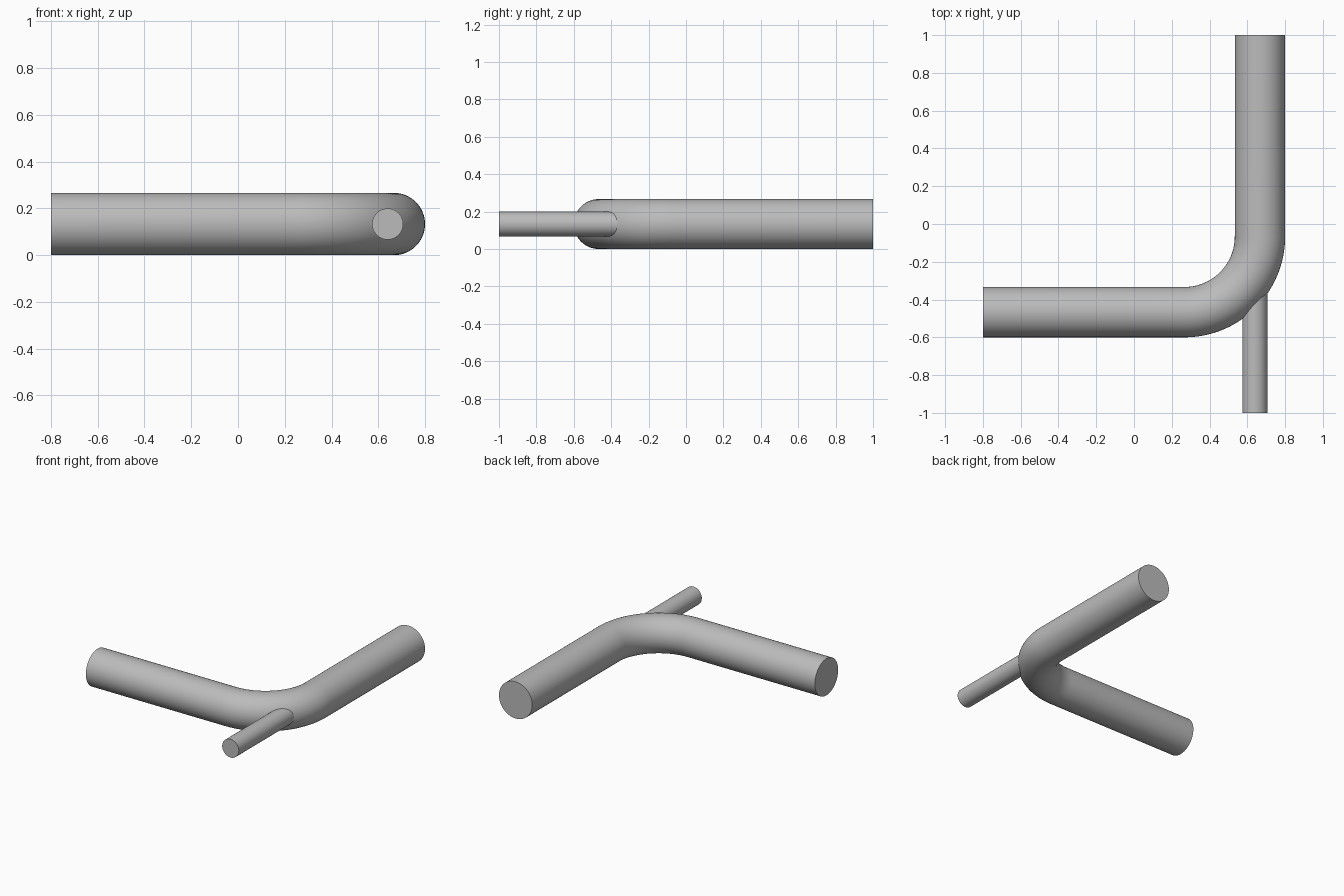
import bpy, bmesh, math
from mathutils import Vector

if "Cube" in bpy.data.objects:
    bpy.data.objects.remove(bpy.data.objects["Cube"])

SIDES = 64
R_MAIN, R_BRANCH, R_BEND = 0.1333, 0.0665, 0.40
Z = R_MAIN

grey = bpy.data.materials.new("steel grey")
grey.diffuse_color = (0.5, 0.5, 0.5, 1)
grey.use_nodes = True
grey.node_tree.nodes["Principled BSDF"].inputs["Base Color"].default_value = grey.diffuse_color


def sweep_pipe(name, path, radius):
    """Capped round pipe along a level path of (x, y, direction angle)."""
    bm = bmesh.new()
    rings = []
    for x, y, heading in path:
        side = Vector((math.sin(heading), -math.cos(heading), 0))
        centre = Vector((x, y, Z))
        ring = []
        for i in range(SIDES):
            a = math.tau * i / SIDES
            offset = side * math.cos(a) + Vector((0, 0, math.sin(a)))
            ring.append(bm.verts.new(centre + offset * radius))
        rings.append(ring)
    for a, b in zip(rings, rings[1:]):
        for i in range(SIDES):
            j = (i + 1) % SIDES
            bm.faces.new((a[i], a[j], b[j], b[i]))
    bm.faces.new(rings[0])
    bm.faces.new(rings[-1])
    bmesh.ops.recalc_face_normals(bm, faces=bm.faces)
    mesh = bpy.data.meshes.new(name)
    bm.to_mesh(mesh)
    bm.free()
    mesh.materials.append(grey)
    obj = bpy.data.objects.new(name, mesh)
    bpy.context.collection.objects.link(obj)
    bpy.ops.object.select_all(action='DESELECT')
    obj.select_set(True)
    bpy.context.view_layer.objects.active = obj
    bpy.ops.object.shade_smooth_by_angle(angle=math.radians(40))


# Main elbow: straight run, quarter bend, straight run
bend_x, bend_y = 0.2667, -0.0667
path = [(-0.8, bend_y - R_BEND, 0)]
for k in range(33):
    t = math.pi / 2 * k / 32
    path.append((bend_x + R_BEND * math.sin(t), bend_y - R_BEND * math.cos(t), t))
path.append((bend_x + R_BEND, 1.0, math.pi / 2))
sweep_pipe("elbow_pipe", path, R_MAIN)

# Thin branch pipe running into the outside of the bend
sweep_pipe("branch_pipe", [(0.64, -1.0, math.pi / 2), (0.64, -0.3, math.pi / 2)], R_BRANCH)
